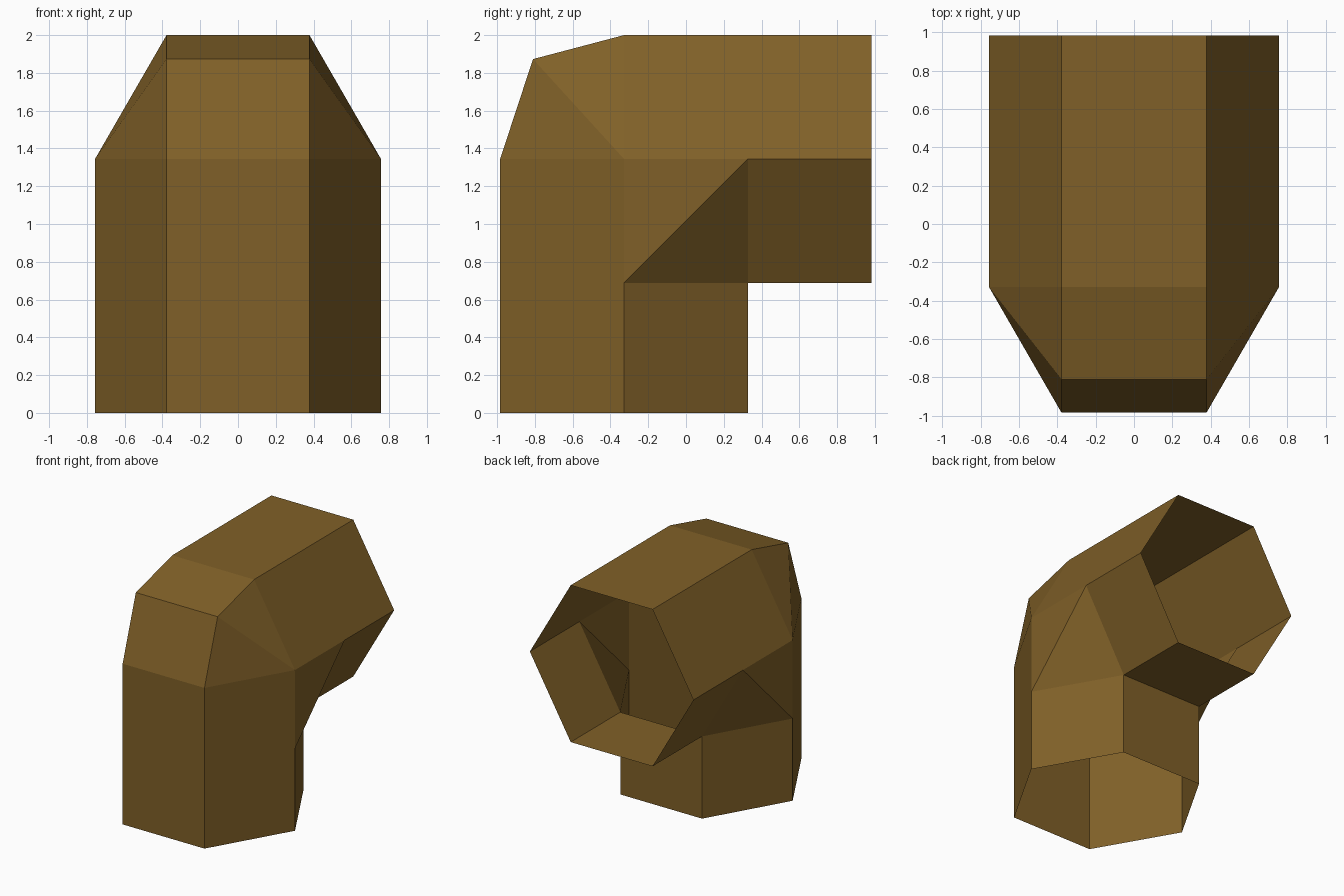
import bpy, bmesh

if "Cube" in bpy.data.objects:
    bpy.data.objects.remove(bpy.data.objects["Cube"])

A = 0.656            # hexagon centre to flat
R = 0.757            # hexagon centre to corner
H = R / 2
Y0, Z0, END = -A / 2, 2 - A, 0.983   # lower pipe axis, upper pipe axis, open end

# Side profiles (y, z) running from the bottom opening to the rear opening
outer = [(Y0 - A, 0), (Y0 - A, Z0), (-0.81, 1.873), (Y0, 2), (END, 2)]
inner = [(Y0 + A, 0), (Y0 + A, Z0 - A), (END, Z0 - A)]
# Points along the widest line of the pipe
base, pivot, low, high, tip = (Y0, 0), (Y0, Z0), (Y0, Z0 - A), (Y0 + A, Z0), (END, Z0)

bm = bmesh.new()


def face(points):
    bm.faces.new([bm.verts.new(p) for p in points])


# Middle strips: outer back of the bend and inner crook
for profile in (outer, inner):
    for (ya, za), (yb, zb) in zip(profile, profile[1:]):
        face([(-H, ya, za), (H, ya, za), (H, yb, zb), (-H, yb, zb)])

# Sloping sides, mirrored left and right
for s in (-1, 1):
    def o(i): return (s * H, *outer[i])
    def n(i): return (s * H, *inner[i])
    def w(p): return (s * R, *p)
    face([o(0), o(1), w(pivot), w(low), w(base)])
    face([o(1), o(2), w(pivot)])
    face([o(2), o(3), w(pivot)])
    face([o(3), o(4), w(tip), w(high), w(pivot)])
    face([w(pivot), w(high), w(low)])
    face([n(0), n(1), w(low), w(base)])
    face([n(1), w(high), w(low)])
    face([n(1), n(2), w(tip), w(high)])

bmesh.ops.remove_doubles(bm, verts=bm.verts, dist=0.0005)
bmesh.ops.recalc_face_normals(bm, faces=bm.faces)
mesh = bpy.data.meshes.new("pipe_elbow")
bm.to_mesh(mesh)
bm.free()

# Single bronze colour
mat = bpy.data.materials.new("bronze brown")
mat.diffuse_color = (0.216, 0.117, 0.021, 1)
mat.use_nodes = True
mat.node_tree.nodes["Principled BSDF"].inputs["Base Color"].default_value = mat.diffuse_color
mesh.materials.append(mat)
bpy.context.collection.objects.link(bpy.data.objects.new("pipe_elbow", mesh))
